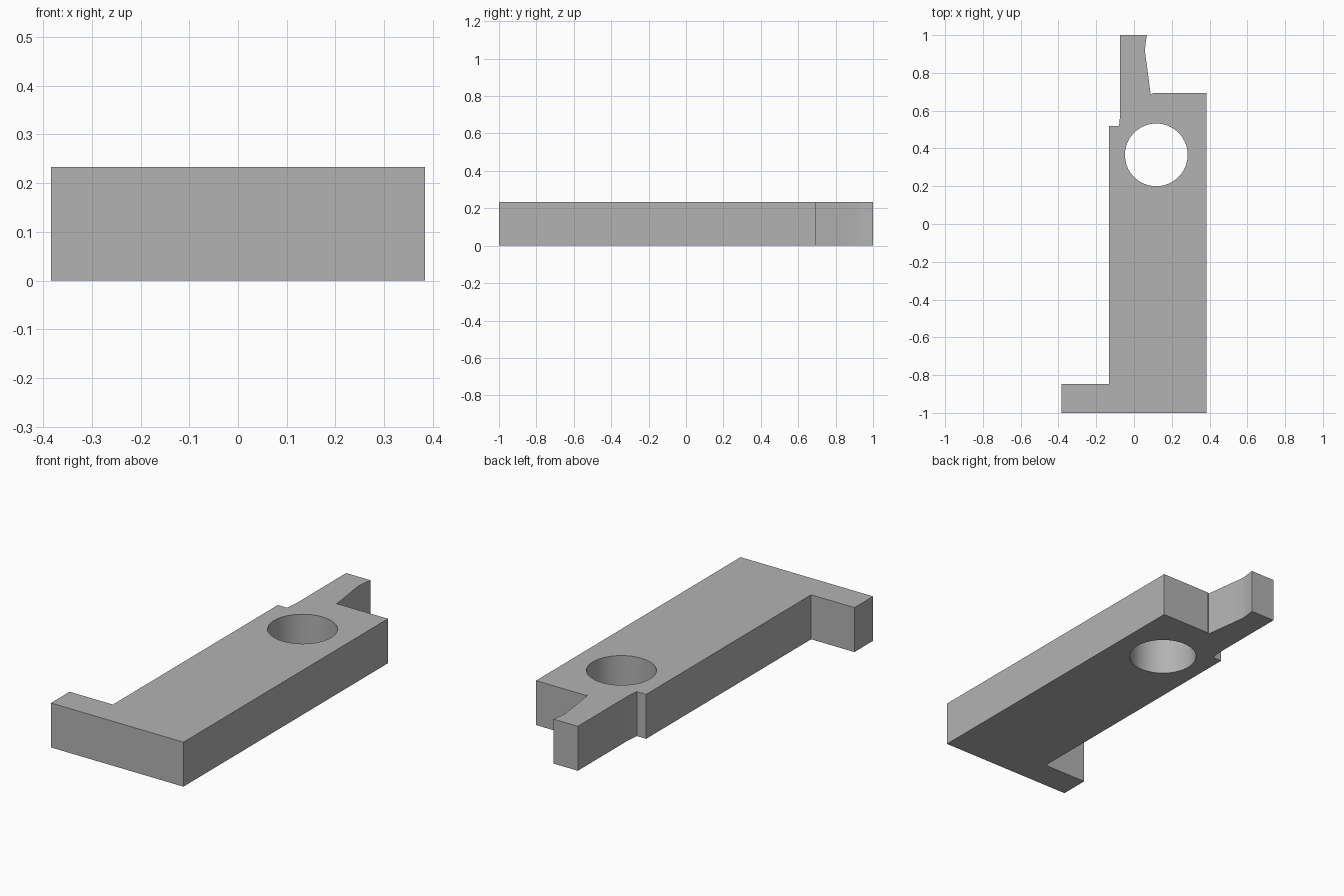
import bpy
import bmesh
import math

if "Cube" in bpy.data.objects:
    bpy.data.objects.remove(bpy.data.objects["Cube"], do_unlink=True)

HEIGHT = 0.233
HOLE_X, HOLE_Y, HOLE_RADIUS = 0.118, 0.366, 0.166

grey = bpy.data.materials.new("plain grey")
grey.use_nodes = True
colour = (0.45, 0.45, 0.45, 1)
grey.diffuse_color = colour
grey.node_tree.nodes["Principled BSDF"].inputs["Base Color"].default_value = colour


def prism(name, outline, bottom, top):
    """Extrude a counter-clockwise outline into a solid."""
    bm = bmesh.new()
    face = bm.faces.new([bm.verts.new((x, y, bottom)) for x, y in outline])
    result = bmesh.ops.extrude_face_region(bm, geom=[face])
    raised = [v for v in result["geom"] if isinstance(v, bmesh.types.BMVert)]
    bmesh.ops.translate(bm, verts=raised, vec=(0, 0, top - bottom))
    bmesh.ops.recalc_face_normals(bm, faces=bm.faces)
    mesh = bpy.data.meshes.new(name)
    bm.to_mesh(mesh)
    bm.free()
    mesh.materials.append(grey)
    obj = bpy.data.objects.new(name, mesh)
    bpy.context.collection.objects.link(obj)
    return obj


# Plate outline: foot, long edge, notched shoulder, tapering tongue
outline = [
    (-0.384, -1), (0.384, -1), (0.384, 0.693), (0.103, 0.693), (0.088, 0.687),
    (0.078, 0.765), (0.068, 0.84), (0.058, 0.915), (0.06, 0.945), (0.068, 1),
    (-0.073, 1), (-0.073, 0.58), (-0.079, 0.52), (-0.133, 0.52),
    (-0.133, -0.846), (-0.384, -0.846),
]
plate = prism("latch_plate", outline, 0, HEIGHT)

# Round through hole
steps = 64
circle = [(HOLE_X + HOLE_RADIUS * math.cos(math.tau * i / steps),
           HOLE_Y + HOLE_RADIUS * math.sin(math.tau * i / steps))
          for i in range(steps)]
cutter = prism("hole_cutter", circle, -0.1, HEIGHT + 0.1)
cutter.hide_render = True

cut = plate.modifiers.new("hole", "BOOLEAN")
cut.operation = "DIFFERENCE"
cut.solver = "EXACT"
cut.object = cutter

bpy.ops.object.select_all(action="DESELECT")
plate.select_set(True)
bpy.context.view_layer.objects.active = plate
bpy.ops.object.modifier_apply(modifier=cut.name)
bpy.data.objects.remove(cutter, do_unlink=True)

# Smooth the hole wall and keep the edges crisp
bpy.ops.object.shade_smooth_by_angle(angle=math.radians(20))
